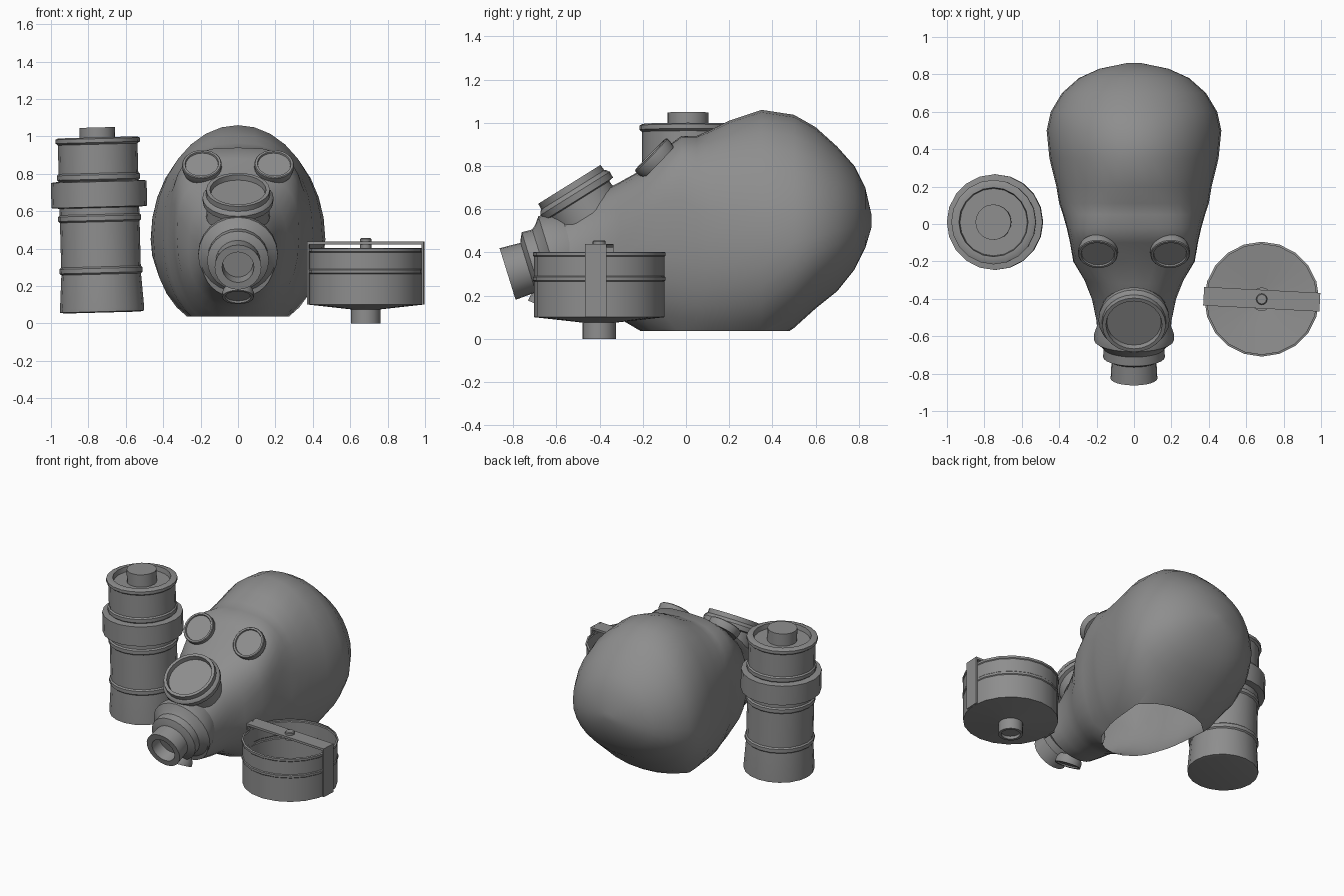
import bpy, bmesh, math
from mathutils import Vector, Matrix

cube = bpy.data.objects.get("Cube")
if cube:
    bpy.data.objects.remove(cube, do_unlink=True)

grey = bpy.data.materials.new("rubber grey")
grey.use_nodes = True
grey.diffuse_color = (0.27, 0.27, 0.27, 1)
grey.node_tree.nodes["Principled BSDF"].inputs["Base Color"].default_value = grey.diffuse_color


def finish(name, bm, matrix=Matrix(), angle=35):
    me = bpy.data.meshes.new(name)
    bm.to_mesh(me)
    bm.free()
    ob = bpy.data.objects.new(name, me)
    ob.matrix_world = matrix
    me.materials.append(grey)
    bpy.context.collection.objects.link(ob)
    bpy.ops.object.select_all(action='DESELECT')
    ob.select_set(True)
    bpy.context.view_layer.objects.active = ob
    bpy.ops.object.shade_smooth_by_angle(angle=math.radians(angle))
    return ob


def skin(bm, rings, caps=True):
    """Bridge consecutive rings of vertices with quads, with optional end caps."""
    n = len(rings[0])
    for a, b in zip(rings, rings[1:]):
        for i in range(n):
            j = (i + 1) % n
            bm.faces.new((a[i], a[j], b[j], b[i]))
    if caps:
        bm.faces.new(rings[0])
        bm.faces.new(rings[-1])
    bmesh.ops.recalc_face_normals(bm, faces=bm.faces)


def lathe(name, profile, centre, axis=(0, 0, 1), sides=24, caps=True):
    """Spin (radius, height) points about an axis."""
    bm = bmesh.new()
    skin(bm, [[bm.verts.new((r * math.cos(2 * math.pi * i / sides),
                             r * math.sin(2 * math.pi * i / sides), h))
               for i in range(sides)] for r, h in profile], caps)
    turn = Vector(axis).to_track_quat('Z', 'Y').to_matrix().to_4x4()
    return finish(name, bm, Matrix.Translation(centre) @ turn)


def box(name, size, centre, turn=0):
    bm = bmesh.new()
    bmesh.ops.create_cube(bm, size=1, matrix=Matrix.Diagonal((*size, 1)))
    return finish(name, bm, Matrix.Translation(centre) @ Matrix.Rotation(turn, 4, 'Z'))


# Mask hood: cross-sections from nose to back of the head
# y, top, bottom, half width, height of widest point, lean, boxiness of the upper half
sections = [
    (-.62, .53, .14, .195, .34, -.30, .95), (-.52, .56, .12, .20, .34, -.25, .9),
    (-.40, .655, .11, .225, .36, -.15, .85), (-.30, .72, .08, .265, .38, -.05, .75),
    (-.20, .785, .03, .325, .45, 0, .62), (-.10, .88, -.03, .342, .48, 0, .58),
    (-.02, .94, -.05, .36, .48, 0, .62), (.05, .94, -.06, .38, .45, 0, .72),
    (.11, .965, -.06, .40, .45, 0, .82), (.20, 1.01, -.06, .415, .45, 0, .92),
    (.35, 1.06, -.05, .452, .45, 0, 1), (.50, 1.037, .05, .467, .45, 0, 1),
    (.60, .98, .14, .445, .47, 0, 1), (.70, .89, .22, .385, .50, 0, 1),
    (.78, .80, .32, .295, .52, 0, 1), (.83, .70, .42, .185, .54, 0, 1),
    (.86, .57, .52, .04, .545, 0, 1)]
bm = bmesh.new()
rings = []
for y, top, bottom, width, mid, lean, boxy in sections:
    ring = []
    for i in range(32):
        a = 2 * math.pi * i / 32
        c, s = math.cos(a), math.sin(a)
        power, half = (boxy, top - mid) if s > 0 else (.92, mid - bottom)
        x = width * math.copysign(abs(c) ** power, c)
        z = mid + half * math.copysign(abs(s) ** power, s)
        ring.append(bm.verts.new((x, y + lean * (z - mid), z)))
    rings.append(ring)
skin(bm, rings)
# Cut the neck open
bmesh.ops.bisect_plane(bm, geom=bm.verts[:] + bm.edges[:] + bm.faces[:], dist=.0001,
                       plane_co=(0, 0, .037), plane_no=(0, 0, -1), clear_outer=True)
finish("mask_hood", bm, angle=60)

# Round eyepieces
for side, label in ((1, "left"), (-1, "right")):
    lathe(label + "_eyepiece",
          [(.10, -.04), (.106, -.015), (.106, .008), (.102, .013), (.09, .013), (.087, .004)],
          (side * .193, -.155, .845), (side * .04, -.72, .70))

# Speech disc on the bridge of the nose
lathe("speech_disc",
      [(.17, -.17), (.165, -.085), (.188, -.08), (.19, -.05), (.18, -.035),
       (.172, -.03), (.17, 0), (.15, 0), (.145, -.03)],
      (0, -.54, .715), (0, -.53, .85))

# Stepped outlet with a hollow tip
lathe("outlet",
      [(.19, -.32), (.213, -.25), (.213, -.215), (.18, -.19), (.163, -.17), (.165, -.12),
       (.135, -.105), (.12, -.10), (.125, 0), (.085, 0), (.08, -.08)],
      (0, -.826, .30), (0, -.955, -.297))
lathe("drain_valve", [(.07, -.06), (.085, -.03), (.085, 0), (.07, 0), (.065, -.01)],
      (0, -.655, .14), (0, -.42, -.85), 16)

# Tall canister, leaning slightly, with rolled beads and a collar
profile = [(.20, 0), (.225, .005), (.225, .025)]
for h in (.225, .505, .725):
    profile += [(.213, h - .02), (.222, h - .012), (.222, h + .012), (.213, h + .02)]
profile += [(.213, .90), (.226, .91), (.226, .93), (.21, .937),
            (.185, .937), (.18, .905), (.095, .905), (.095, .99)]
lean = (-.027, 0, 1)
base = Vector((-.726, .01, .058))
lathe("tall_canister", profile, base, lean, 20)
lathe("canister_collar", [(.21, .56), (.256, .565), (.256, .70), (.21, .705)], base, lean, 20)

# Open thin-walled drum with a funnel floor and hollow spout
drum = Vector((.683, -.402, 0))
lathe("drum_wall",
      [(.302, .10), (.302, .265), (.307, .27), (.307, .285), (.302, .29),
       (.302, .38), (.307, .385), (.307, .40), (.295, .403)], drum, sides=20, caps=False)
lathe("drum_floor",
      [(.06, .02), (.06, 0), (.078, 0), (.078, .075), (.302, .10),
       (.30, .105), (.06, .08), (.06, .021)], drum, sides=20)

# Clamp strap over the drum and its screw
turn = math.radians(-3)
spin = Matrix.Rotation(turn, 3, 'Z')
box("strap_bar", (.62, .10, .015), drum + Vector((0, 0, .43)), turn)
for side, label in ((1, "left"), (-1, "right")):
    box(label + "_strap_leg", (.01, .10, .338),
        drum + spin @ Vector((side * .306, 0, .269)), turn)
lathe("strap_screw", [(.03, .40), (.03, .45), (.025, .456)], drum, sides=16)
